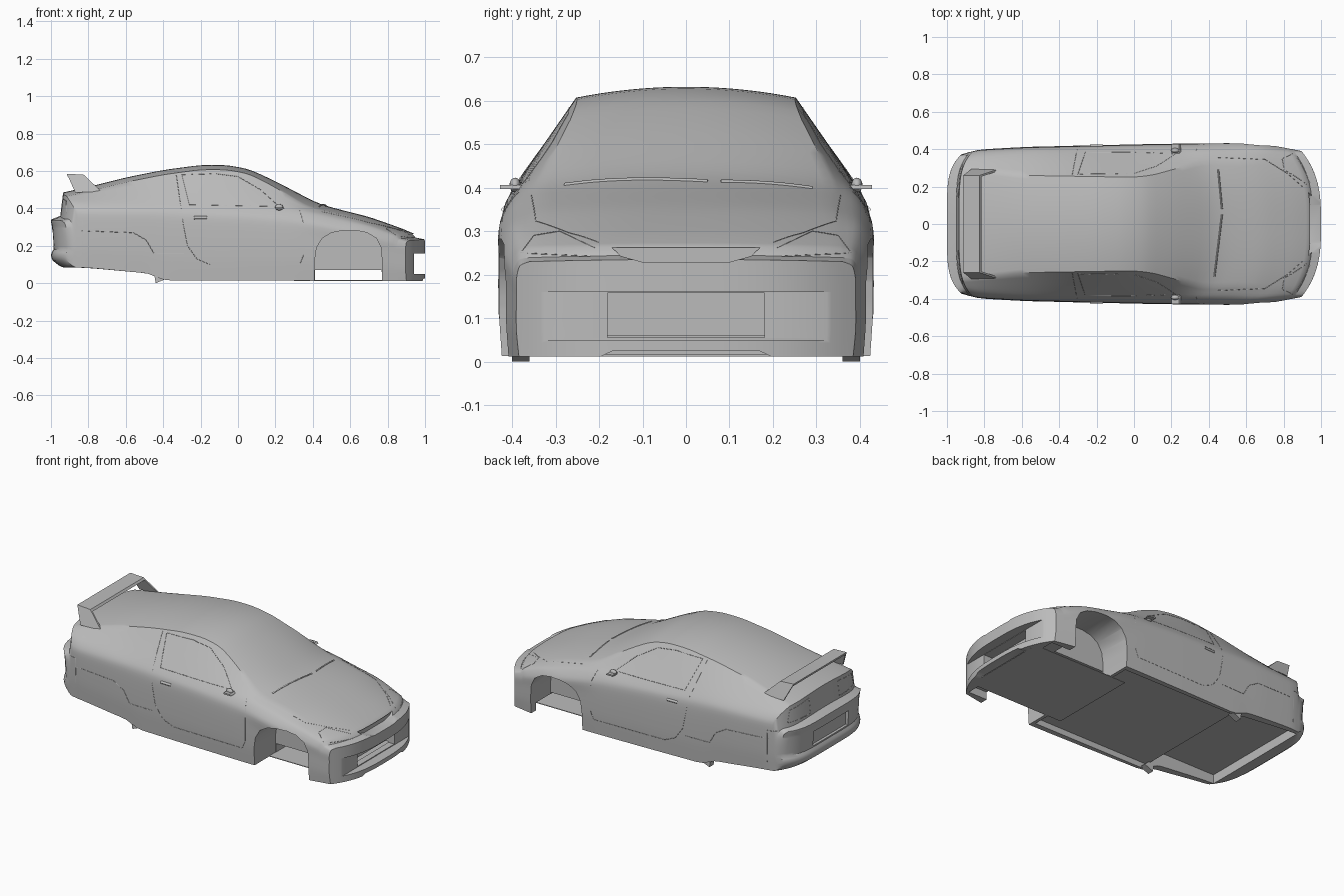
import bpy, bmesh
from mathutils import Vector
from mathutils.bvhtree import BVHTree

old = bpy.data.objects.get("Cube")
if old:
    bpy.data.objects.remove(old, do_unlink=True)

paint = bpy.data.materials.new("grey_paint")
paint.use_nodes = True
GREY = (0.5, 0.5, 0.5, 1)
paint.diffuse_color = GREY
paint.node_tree.nodes["Principled BSDF"].inputs["Base Color"].default_value = GREY

# Lengthwise profiles: (x, value)
TOP = [(-1, .34), (-.95, .36), (-.935, .485), (-.8, .515), (-.6, .565), (-.4, .605), (-.2, .632),
       (-.06, .632), (.06, .61), (.2, .545), (.42, .43), (.5, .405), (.7, .355), (.87, .295),
       (.94, .265), (.955, .245), (1, .235)]
BOTTOM = [(-1, .12), (-.94, .085), (-.8, .08), (-.45, .05), (-.42, .015), (1, .012)]
WIDTH = [(-1, .375), (-.9, .395), (-.6, .41), (0, .425), (.4, .43), (.75, .43), (.88, .415), (1, .39)]
BELT = [(-1, .32), (-.95, .34), (-.935, .43), (-.4, .43), (0, .41), (.4, .385), (.5, .37),
        (.8, .305), (.94, .25), (.955, .235), (1, .22)]
BELT_IN = [(-1, .98), (-.935, .9), (-.3, .91), (.3, .91), (.6, .91), (.9, .94), (1, .98)]
SHOULDER = [(-1, .985), (.4, .985), (.55, .999), (1, .999)]
EDGE = [(-1, .35), (-.935, .3), (-.6, .26), (0, .25), (.1, .26), (.42, .34), (.6, .33), (1, .36)]
DROP = [(-1, .005), (-.935, .02), (-.6, .025), (0, .025), (.35, .025), (.55, .012), (1, .005)]
NOSE_BEND = [(-1, 0), (0, 0), (.4, .1), (1, .14)]
TAIL_BEND = [(-1, .11), (-.8, .03), (-.5, 0), (1, 0)]
# Rear bumper face: (z, inset)
TAIL_FACE = [(.1, .02), (.14, 0), (.16, 0), (.18, .014), (.3, .006), (.33, 0)]


def at(curve, x):
    if x <= curve[0][0]:
        return curve[0][1]
    for (a, p), (b, q) in zip(curve, curve[1:]):
        if x <= b:
            return p + (q - p) * (x - a) / (b - a)
    return curve[-1][1]


def soft(curve, x):
    h = .04 if abs(x) < .88 else 0
    return sum(at(curve, x + h * k) for k in (-1, -.5, 0, .5, 1)) / 5


def side_profile(x):
    """Smooth side of a cross-section, from sill to roof edge."""
    w, zb, belt = soft(WIDTH, x), soft(BOTTOM, x), soft(BELT, x)
    h = belt - zb
    keys = [(w * .985, zb), (w, zb + .3 * h), (w, zb + .65 * h), (w * soft(SHOULDER, x), zb + .86 * h),
            (w * soft(BELT_IN, x), belt), (soft(EDGE, x), soft(TOP, x) - soft(DROP, x))]
    keys = [Vector(k) for k in keys]
    ext = [2 * keys[0] - keys[1]] + keys + [2 * keys[-1] - keys[-2]]
    out = []
    for a, b, c, d in zip(ext, ext[1:], ext[2:], ext[3:]):
        for s in range(4):
            t = s / 4
            m, n = (c - a) * .4, (d - b) * .4
            out.append(b * (2*t**3 - 3*t*t + 1) + m * (t**3 - 2*t*t + t)
                       + c * (3*t*t - 2*t**3) + n * (t**3 - t*t))
    return out + [keys[-1]]


def finish(ob):
    ob.data.materials.clear()
    ob.data.materials.append(paint)
    bpy.ops.object.select_all(action="DESELECT")
    ob.select_set(True)
    bpy.context.view_layer.objects.active = ob
    if ob.type == "MESH":
        bpy.ops.object.shade_smooth_by_angle(angle=.6)


def new_object(name, bm):
    bmesh.ops.recalc_face_normals(bm, faces=bm.faces)
    mesh = bpy.data.meshes.new(name)
    bm.to_mesh(mesh)
    ob = bpy.data.objects.new(name, mesh)
    bpy.context.collection.objects.link(ob)
    return ob


def prism(name, outline, axis, lo, hi, shear=0):
    """Extrude a 2D outline along an axis; shear tilts the sides with height."""
    bm = bmesh.new()
    def place(p, d):
        if axis == "x":
            return (d, p[0], p[1])
        return (p[0], d + shear * p[1], p[1]) if axis == "y" else (p[0], p[1], d)
    ends = [[bm.verts.new(place(p, d)) for p in outline] for d in (lo, hi)]
    for e in ends:
        bm.faces.new(e)
    n = len(outline)
    for i in range(n):
        k = (i + 1) % n
        bm.faces.new((ends[0][i], ends[0][k], ends[1][k], ends[1][i]))
    return new_object(name, bm)


def block(name, x0, x1, y0, y1, z0, z1):
    return prism(name, [(x0, y0), (x1, y0), (x1, y1), (x0, y1)], "z", z0, z1)


# Body shell: cross-sections lofted along x, with gridded rounded ends
N = 14
stations = sorted({round(-1 + .04 * k, 3) for k in range(51)} | {-.95, -.935, .94, .955})
bm = bmesh.new()
verts = {}
profiles = [side_profile(x) for x in stations]
J = len(profiles[0]) - 1


def vert(k, i, j):
    if (k, i, j) not in verts:
        x, prof, u = stations[k], profiles[k], i / N
        t = (prof[j].y - prof[0].y) / (prof[J].y - prof[0].y)
        y = prof[j].x * u
        z = prof[j].y + soft(DROP, x) * (1 - u * u) * t
        inset = at(TAIL_FACE, z) if k == 0 else 0
        x += soft(TAIL_BEND, x) * (abs(y) / .4) ** 5 - soft(NOSE_BEND, x) * (abs(y) / .43) ** 3
        verts[k, i, j] = bm.verts.new((x + inset, y, z))
    return verts[k, i, j]


ring = ([(i, 0) for i in range(-N, N)] + [(N, j) for j in range(J)]
        + [(i, J) for i in range(N, -N, -1)] + [(-N, j) for j in range(J, 0, -1)])
last = len(stations) - 1
for k in range(last):
    for a, b in zip(ring, ring[1:] + ring[:1]):
        bm.faces.new((vert(k, *a), vert(k, *b), vert(k + 1, *b), vert(k + 1, *a)))
for k in (0, last):
    for i in range(-N, N):
        for j in range(J):
            bm.faces.new((vert(k, i, j), vert(k, i + 1, j), vert(k, i + 1, j + 1), vert(k, i, j + 1)))
bmesh.ops.recalc_face_normals(bm, faces=bm.faces)
skin = BVHTree.FromBMesh(bm)
body = new_object("body_shell", bm)

# Openings: wheel wells, underside, bumper intake, grille, plate recess
arch = [(.41, -.1), (.41, .12), (.42, .19), (.45, .24), (.5, .27), (.56, .282), (.63, .282),
        (.69, .27), (.74, .24), (.765, .19), (.77, .12), (.77, -.1)]
cutters = [prism("wheel_well_cutter", arch, "y", s * .22, s * .6) for s in (1, -1)]
cutters += [
    block("axle_gap_cutter", .412, .768, -.6, .6, -.1, .07),
    block("nose_floor_cutter", .76, .9, -.36, .36, -.1, .06),
    block("floor_cutter", -.43, .39, -.39, .39, -.1, .05),
    block("tail_floor_cutter", -.88, -.42, -.36, .36, -.1, .14),
    block("intake_cutter", .94, 1.1, -.4, .4, .05, .16),
    block("intake_depth_cutter", .88, 1.1, -.18, .18, .055, .158),
    prism("lip_cutter", [(-.2, -.1), (-.2, .01), (-.17, .024), (.17, .024), (.2, .01), (.2, -.1)],
          "x", .85, 1.1),
    prism("grille_cutter", [(-.17, .262), (-.15, .243), (-.1, .229), (.1, .229), (.15, .243), (.17, .262)],
          "x", .93, 1.1),
    block("plate_recess_cutter", -1.1, -.97, -.17, .17, .19, .28),
]
for c in cutters:
    c.hide_render = True
    mod = body.modifiers.new(c.name, "BOOLEAN")
    mod.operation, mod.solver, mod.object = "DIFFERENCE", "EXACT", c
    bpy.context.view_layer.objects.active = body
    bpy.ops.object.modifier_apply(modifier=mod.name)
    bpy.data.objects.remove(c, do_unlink=True)
finish(body)

# Underbody tray between the front wheels
finish(block("front_floor", .3, .95, -.28, .28, .012, .016))


# Panel lines and trim that follow the body surface
def trace(name, pts, axis, side=1, thick=.0012):
    line = []
    for a, b in zip(pts, pts[1:]):
        line += [Vector(a).lerp(Vector(b), t / 6) for t in range(7)]
    hits = []
    for p in line:
        start, way = {"y": ((p.x, side * 2, p.y), (0, -side, 0)),
                      "z": ((p.x, side * p.y, 2), (0, 0, -1)),
                      "x": ((side * 2, p.x, p.y), (-side, 0, 0))}[axis]
        hit = skin.ray_cast(Vector(start), Vector(way))[0]
        if hit:
            hits.append(hit)
    curve = bpy.data.curves.new(name, "CURVE")
    curve.dimensions, curve.bevel_depth, curve.bevel_resolution = "3D", thick, 0
    spline = curve.splines.new("POLY")
    spline.points.add(len(hits) - 1)
    for q, h in zip(spline.points, hits):
        q.co = (*h, 1)
    ob = bpy.data.objects.new(name, curve)
    bpy.context.collection.objects.link(ob)
    finish(ob)


for s, tag in ((1, "left"), (-1, "right")):
    trace("door_line_" + tag, [(-.33, .58), (-.29, .3), (-.27, .2), (-.22, .13), (-.15, .1), (.33, .1),
                               (.35, .15), (.35, .32), (.33, .39)], "y", s)
    trace("window_line_" + tag, [(-.3, .58), (-.26, .42), (.22, .41), (.12, .5), (0, .57), (-.12, .585),
                                 (-.3, .58)], "y", s)
    trace("rear_fender_line_" + tag, [(-.84, .28), (-.56, .27), (-.49, .23), (-.45, .16), (-.29, .16)], "y", s)
    trace("bumper_line_" + tag, [(-.9, .33), (-.83, .33), (-.83, .13)], "y", s)
    trace("hood_line_" + tag, [(.45, .355), (.7, .345), (.82, .27), (.9, .2)], "z", s)
    trace("headlight_line_" + tag, [(s * .21, .262), (s * .29, .3), (s * .35, .29), (s * .38, .25),
                                    (s * .22, .242)], "x")
    trace("tail_light_line_" + tag, [(s * .14, .46), (s * .3, .44), (s * .32, .37), (s * .14, .37),
                                     (s * .14, .46)], "x", -1)
    trace("door_handle_" + tag, [(-.235, .35), (-.165, .35)], "y", s, .009)

    # Mirrors
    finish(prism("mirror_arm_" + tag, [(.2, .397), (.25, .397), (.24, .406), (.2, .406)], "y", s * .37, s * .428))
    bpy.ops.mesh.primitive_uv_sphere_add(segments=16, ring_count=8, radius=1, location=(.22, s * .393, .406))
    shell = bpy.context.object
    shell.name = "mirror_shell_" + tag
    shell.scale = (.022, .013, .017)
    finish(shell)

    # Spoiler uprights and small rear flaps
    finish(prism("spoiler_upright_" + tag, [(-.915, .585), (-.825, .58), (-.73, .49), (-.87, .485)],
                 "y", s * .453, s * .463, -s * .35))
    finish(prism("sill_flap_" + tag, [(-.44, 0), (-.38, .025), (-.42, .06), (-.45, .06)],
                 "y", s * .36, s * .4))

trace("wiper_long", [(.47, .05), (.43, -.28)], "z", 1, .005)
trace("wiper_short", [(.45, .29), (.47, .08)], "z", 1, .005)

# Spoiler blade
finish(prism("spoiler_blade", [(-.915, .585), (-.825, .58), (-.815, .568), (-.87, .564), (-.912, .572)],
             "y", -.255, .255))
